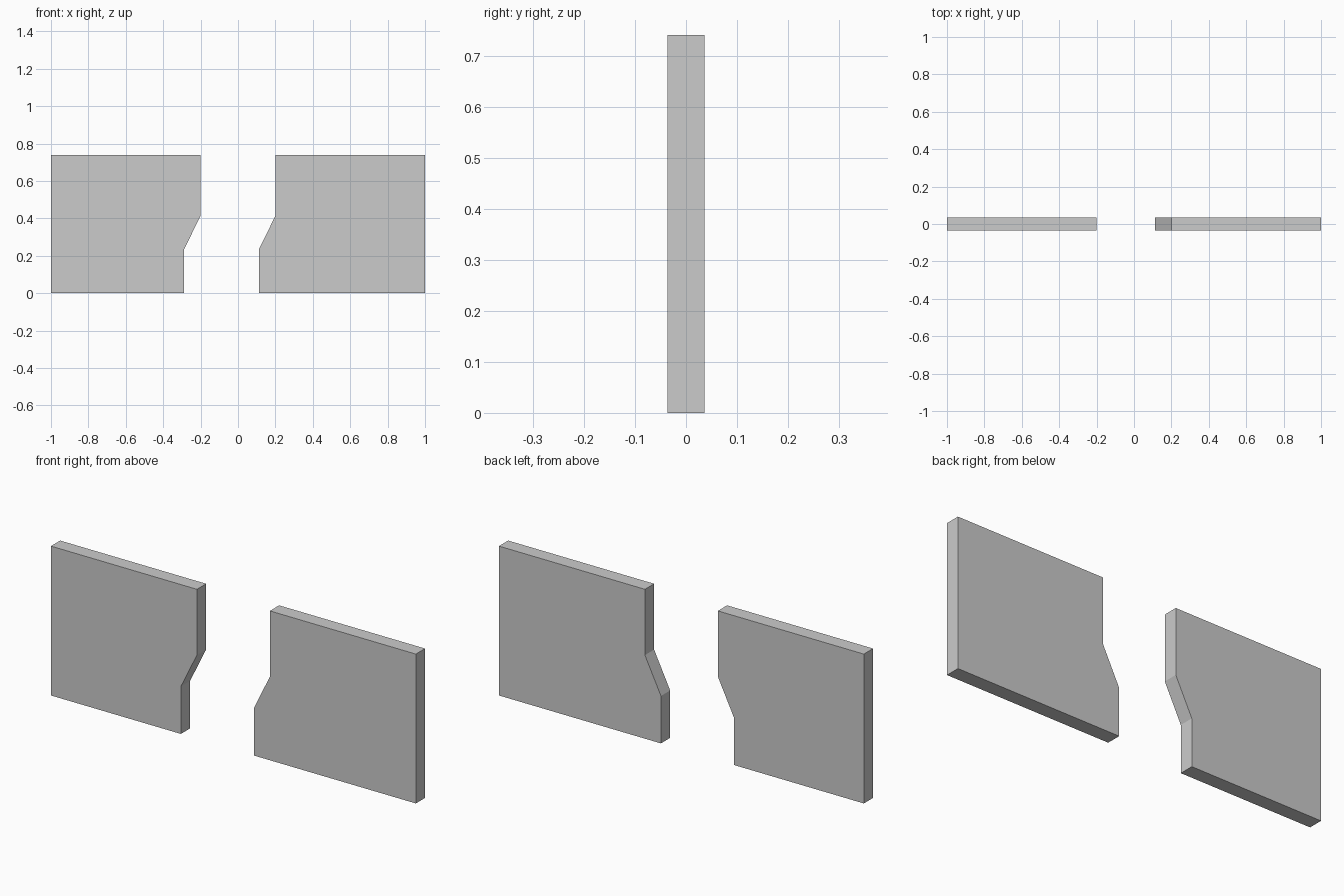
import bpy, bmesh

if "Cube" in bpy.data.objects:
    bpy.data.objects.remove(bpy.data.objects["Cube"])

T = 0.036                       # half thickness
H = 0.74                        # panel height
KNEE_LOW, KNEE_HIGH = 0.235, 0.414
SHIFT = 0.088                   # sideways step of the gap towards the floor


def slab(name, outline):
    """Extrude an x-z outline through the panel thickness."""
    bm = bmesh.new()
    face = bm.faces.new([bm.verts.new((x, -T, z)) for x, z in outline])
    ext = bmesh.ops.extrude_face_region(bm, geom=[face])
    moved = [g for g in ext["geom"] if isinstance(g, bmesh.types.BMVert)]
    bmesh.ops.translate(bm, verts=moved, vec=(0, 2 * T, 0))
    bmesh.ops.recalc_face_normals(bm, faces=bm.faces)
    mesh = bpy.data.meshes.new(name)
    bm.to_mesh(mesh)
    bm.free()
    bpy.context.collection.objects.link(bpy.data.objects.new(name, mesh))


# Two panels either side of a constant-width, kinked gap
for name, outer, inner in (("left_panel", -1.0, -0.2), ("right_panel", 1.0, 0.2)):
    slab(name, [(outer, 0), (inner - SHIFT, 0), (inner - SHIFT, KNEE_LOW),
                (inner, KNEE_HIGH), (inner, H), (outer, H)])
